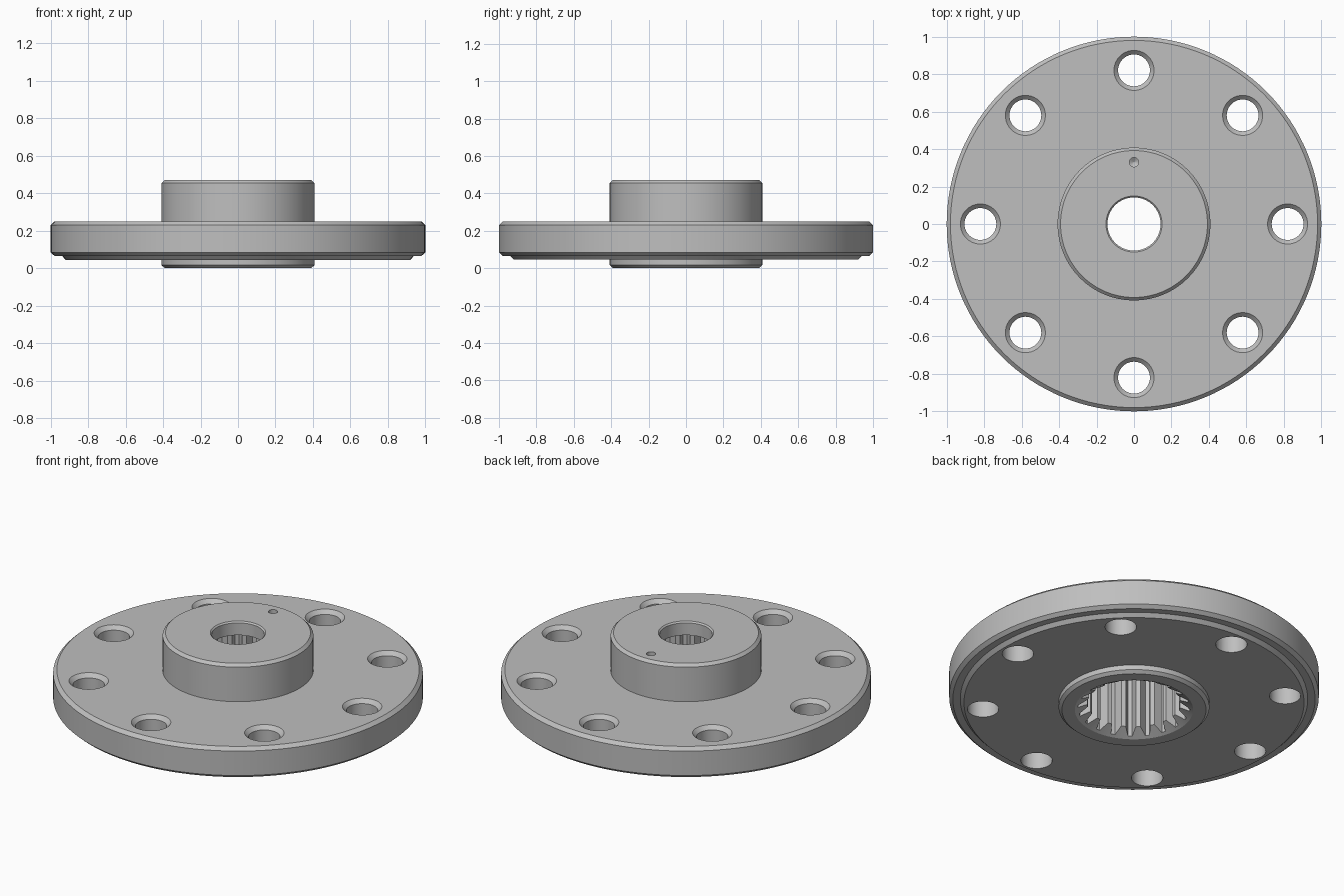
import bpy, bmesh
from math import cos, sin, pi, radians

cube = bpy.data.objects.get("Cube")
if cube:
    bpy.data.objects.remove(cube, do_unlink=True)

steel = bpy.data.materials.new("machined grey steel")
steel.use_nodes = True
GREY = (0.52, 0.52, 0.52, 1)
steel.diffuse_color = GREY
steel.node_tree.nodes["Principled BSDF"].inputs["Base Color"].default_value = GREY


def lathe(bm, profile, segments, centre=(0, 0)):
    """Closed solid turned from (radius, z) points, bottom to top."""
    rings = []
    for r, z in profile:
        rings.append([bm.verts.new((centre[0] + r * cos(2 * pi * i / segments),
                                    centre[1] + r * sin(2 * pi * i / segments), z))
                      for i in range(segments)])
    for a, b in zip(rings, rings[1:]):
        for i in range(segments):
            j = (i + 1) % segments
            bm.faces.new((a[i], a[j], b[j], b[i]))
    bm.faces.new(rings[0][::-1])
    bm.faces.new(rings[-1])


def finish(bm, name):
    bmesh.ops.recalc_face_normals(bm, faces=bm.faces)
    mesh = bpy.data.meshes.new(name)
    bm.to_mesh(mesh)
    bm.free()
    mesh.materials.append(steel)
    obj = bpy.data.objects.new(name, mesh)
    bpy.context.collection.objects.link(obj)
    return obj


# Flange disc with hub above and pilot collar below
bm = bmesh.new()
lathe(bm, [(0.39, 0), (0.408, 0.016), (0.408, 0.045), (0.92, 0.045), (0.94, 0.066),
           (0.98, 0.066), (1, 0.084), (1, 0.23), (0.98, 0.249), (0.408, 0.249),
           (0.408, 0.455), (0.392, 0.471)], 128)
hub = finish(bm, "flanged_hub")

cutters = []

# Ring of eight countersunk bolt holes
bm = bmesh.new()
for k in range(8):
    a = k * pi / 4
    lathe(bm, [(0.085, -0.1), (0.085, 0.227), (0.107, 0.249), (0.107, 0.3)],
          40, (0.82 * cos(a), 0.82 * sin(a)))
cutters.append(finish(bm, "bolt_hole_cutter"))

# Internal spline socket, 20 grooves, open at the bottom
bm = bmesh.new()
TEETH, TIP, ROOT, TOP = 20, 0.252, 0.303, 0.39
outline = []
for k in range(TEETH):
    for r, offset in ((TIP, -6.2), (ROOT, -2.2), (ROOT, 2.2), (TIP, 6.2)):
        a = radians(k * 360 / TEETH + offset)
        outline.append(bm.verts.new((r * cos(a), r * sin(a), -0.1)))
base = bm.faces.new(outline)
ext = bmesh.ops.extrude_face_region(bm, geom=[base])
bmesh.ops.translate(bm, vec=(0, 0, TOP + 0.1),
                    verts=[v for v in ext["geom"] if isinstance(v, bmesh.types.BMVert)])
cutters.append(finish(bm, "spline_cutter"))

# Lead-in chamfer of the socket
bm = bmesh.new()
lathe(bm, [(0.32, -0.1), (0.32, 0), (0.24, 0.046)], 80)
cutters.append(finish(bm, "lead_in_cutter"))

# Smooth hole through the top wall
bm = bmesh.new()
lathe(bm, [(0.142, 0.2), (0.142, 0.463), (0.15, 0.471), (0.15, 0.6)], 64)
cutters.append(finish(bm, "top_hole_cutter"))

# Small drilled index mark on the hub face
bm = bmesh.new()
lathe(bm, [(0.002, 0.425), (0.025, 0.44), (0.025, 0.6)], 24, (0, 0.33))
cutters.append(finish(bm, "index_mark_cutter"))

bpy.ops.object.select_all(action='DESELECT')
hub.select_set(True)
bpy.context.view_layer.objects.active = hub
for cutter in cutters:
    cutter.hide_render = True
    mod = hub.modifiers.new(cutter.name, 'BOOLEAN')
    mod.operation = 'DIFFERENCE'
    mod.solver = 'EXACT'
    mod.object = cutter
    bpy.ops.object.modifier_apply(modifier=mod.name)
for cutter in cutters:
    bpy.data.objects.remove(cutter, do_unlink=True)

bpy.ops.object.shade_smooth_by_angle(angle=radians(25))
